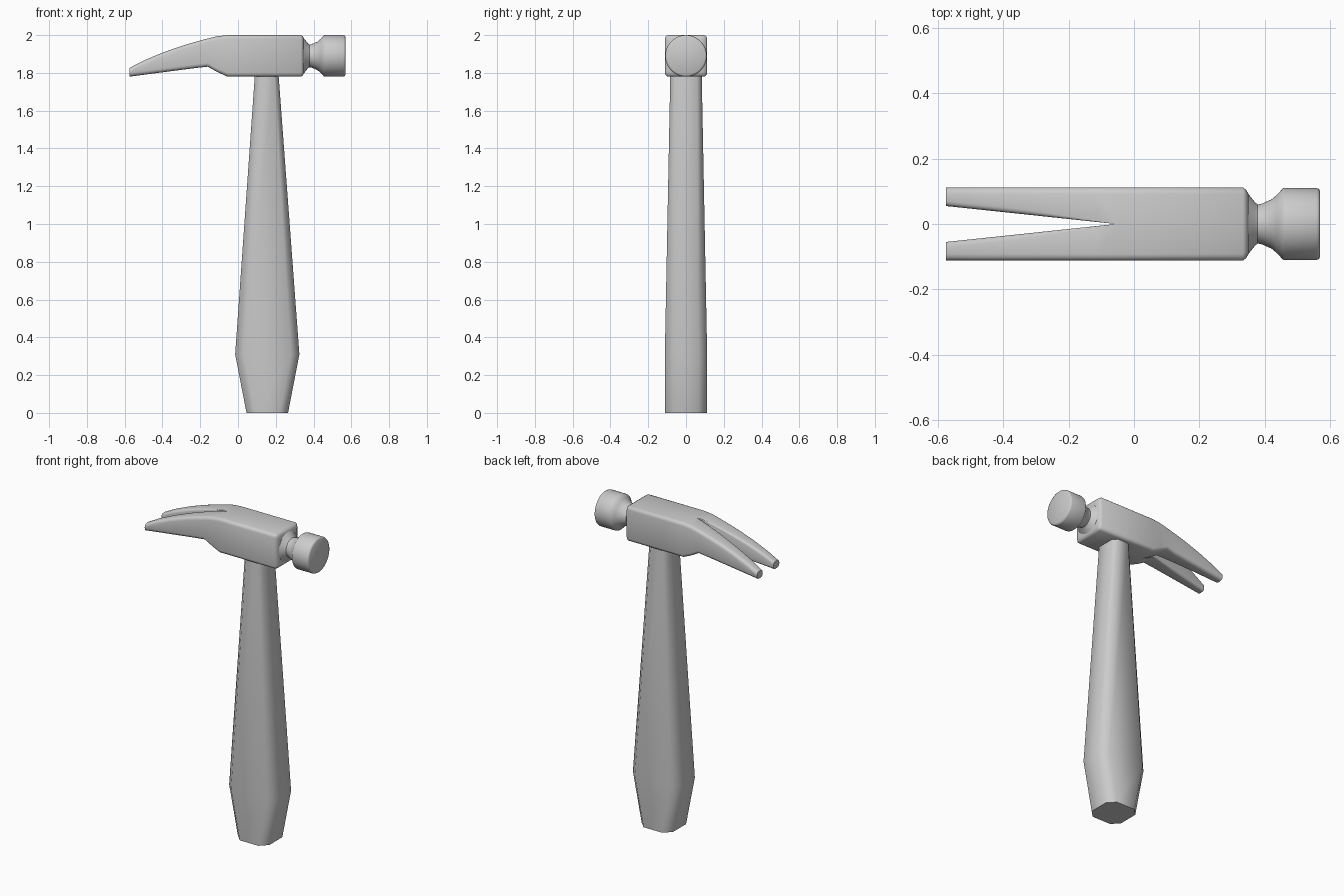
import bpy, bmesh
from math import sin, cos, pi, radians

if "Cube" in bpy.data.objects:
    bpy.data.objects.remove(bpy.data.objects["Cube"])


def rounded_rect(a0, a1, b0, b1, c0, c1, n):
    """Rectangle with corners cut by c0 on the a0 side and c1 on the a1 side."""
    pts = []
    for k, (a, b, c, sa, sb) in enumerate(((a1, b1, c1, 1, 1), (a0, b1, c0, -1, 1),
                                           (a0, b0, c0, -1, -1), (a1, b0, c1, 1, -1))):
        for i in range(n + 1):
            t = pi / 2 * (k + i / n)
            pts.append((a - sa * c + c * cos(t), b - sb * c + c * sin(t)))
    return pts


def loft(bm, rings):
    """Skin equal-length rings and close both ends."""
    loops = [[bm.verts.new(p) for p in r] for r in rings]
    n = len(loops[0])
    for a, b in zip(loops, loops[1:]):
        for i in range(n):
            j = (i + 1) % n
            bm.faces.new((a[i], a[j], b[j], b[i]))
    bm.faces.new(loops[0])
    bm.faces.new(loops[-1])
    bmesh.ops.remove_doubles(bm, verts=bm.verts[:], dist=1e-4)


def finish(bm, name, angle):
    bmesh.ops.recalc_face_normals(bm, faces=bm.faces[:])
    mesh = bpy.data.meshes.new(name)
    bm.to_mesh(mesh)
    bm.free()
    ob = bpy.data.objects.new(name, mesh)
    bpy.context.collection.objects.link(ob)
    bpy.ops.object.select_all(action='DESELECT')
    ob.select_set(True)
    bpy.context.view_layer.objects.active = ob
    bpy.ops.object.shade_smooth_by_angle(angle=radians(angle))
    return ob


# Handle: chamfered block swelling near the grip end (z, centre x, half x, half y, cut)
bm = bmesh.new()
rings = []
for z, cx, hx, hy, c in ((0, .155, .11, .11, .045), (.31, .155, .17, .112, .045),
                         (1.8, .152, .062, .083, .025)):
    rings.append([(x + cx, y, z) for x, y in rounded_rect(-hx, hx, -hy, hy, c, c, 1)])
loft(bm, rings)
finish(bm, "handle", 50)

# Head and claw: one half lofted along x, then mirrored (x, bottom z, top z)
bm = bmesh.new()
rings = []
for x, z0, z1 in ((-.575, 1.78, 1.826), (-.5, 1.79, 1.865), (-.4, 1.803, 1.907),
                  (-.3, 1.816, 1.942), (-.23, 1.825, 1.963), (-.16, 1.833, 1.982),
                  (-.11, 1.805, 1.994), (-.055, 1.78, 2.0), (.333, 1.78, 2.0),
                  (.343, 1.786, 1.994), (.35, 1.799, 1.981)):
    inner = max(0, (-.055 - x) * .055 / .52)
    outer = .112 if x < .335 else (z1 - z0) / 2
    soft = min(.015, inner * .5)
    rings.append([(x, y, z) for y, z in
                  rounded_rect(inner, outer, z0, z1, soft, .02, 3)])
loft(bm, rings)
seam = [f for f in bm.faces if all(abs(v.co.y) < 1e-5 for v in f.verts)]
bmesh.ops.delete(bm, geom=seam, context='FACES')
head = finish(bm, "head_and_claw", 50)
mirror = head.modifiers.new("mirror", 'MIRROR')
mirror.use_axis = (False, True, False)

# Neck and striking face: turned around the head's axis (x, radius)
bm = bmesh.new()
N = 48
rings = []
for x, r in ((.34, .1), (.35, .091), (.37, .066), (.378, .06), (.388, .061), (.42, .075),
             (.437, .089), (.455, .109), (.46, .11), (.558, .11), (.565, .107), (.569, .1)):
    rings.append([(x, r * cos(2 * pi * i / N), 1.89 + r * sin(2 * pi * i / N))
                  for i in range(N)])
loft(bm, rings)
finish(bm, "striking_face", 40)
